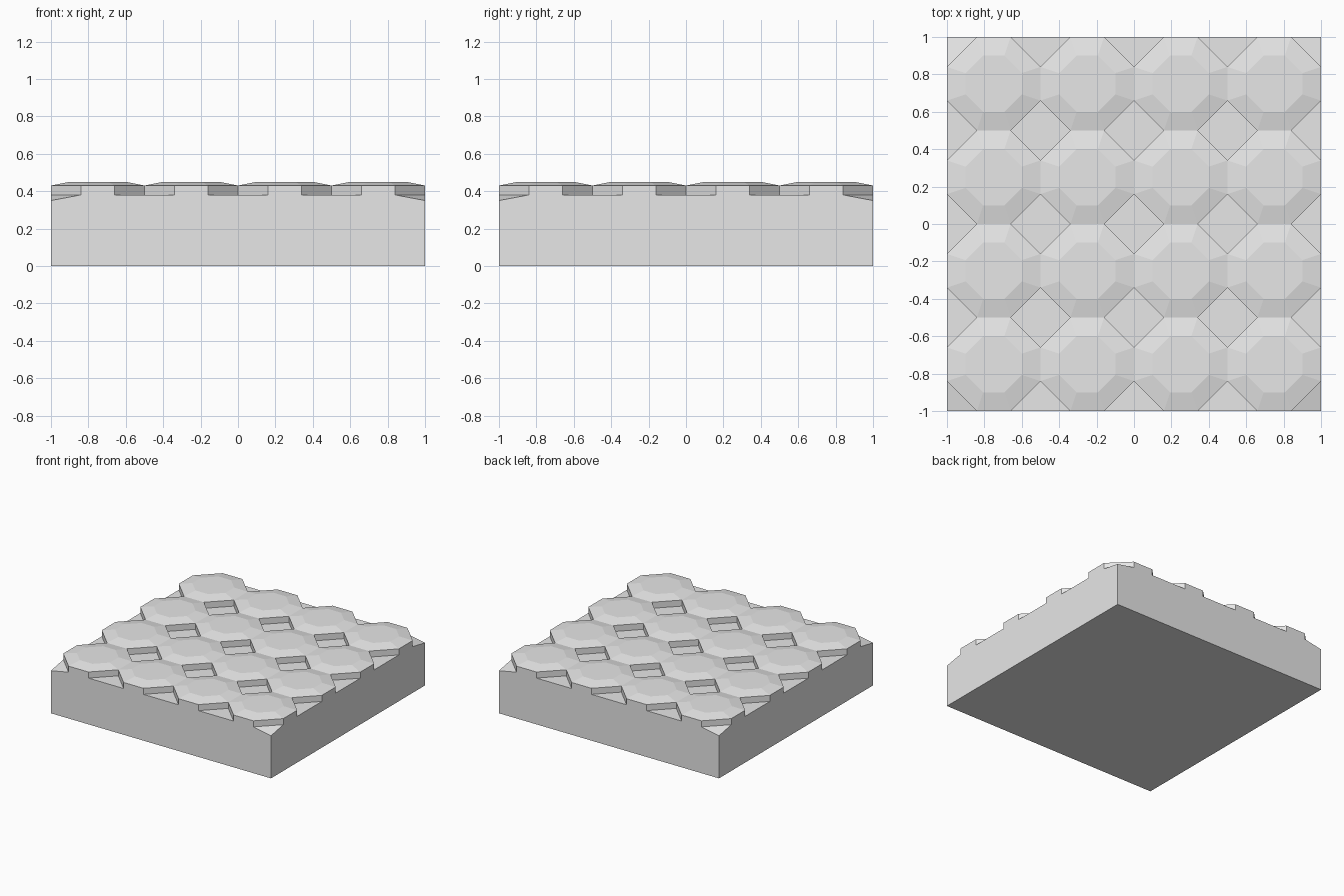
import bpy
import bmesh

cube = bpy.data.objects.get("Cube")
if cube:
    bpy.data.objects.remove(cube, do_unlink=True)

PIT = 0.16       # half diagonal of a square pit
FLOOR = 0.38     # pit floor height
RIM = 0.43       # lower edge of a tile's bevel
TOP = 0.45       # flat top of a tile
CORNER = 0.35    # height of the slab's outer corners
CELL = 0.5

stone = bpy.data.materials.new("grey_stone")
stone.use_nodes = True
stone.diffuse_color = (0.8, 0.8, 0.8, 1)
stone.node_tree.nodes["Principled BSDF"].inputs["Base Color"].default_value = (0.8, 0.8, 0.8, 1)


def octagon(half, flat):
    """Counter-clockwise octagon; even-numbered sides are straight, odd ones diagonal."""
    a, b = half, flat
    return [(a, -b), (a, b), (b, a), (-b, a), (-a, b), (-a, -b), (-b, -a), (b, -a)]


def finish(bm, name):
    mesh = bpy.data.meshes.new(name)
    bm.to_mesh(mesh)
    bm.free()
    mesh.materials.append(stone)
    obj = bpy.data.objects.new(name, mesh)
    bpy.context.collection.objects.link(obj)
    return obj


# Slab with four slightly drooping corners
bm = bmesh.new()
ring = octagon(1, 1 - PIT)
top = [bm.verts.new((x, y, FLOOR)) for x, y in ring]
bm.faces.new(top)
square = [(1, 1), (-1, 1), (-1, -1), (1, -1)]
foot = [bm.verts.new((x, y, 0)) for x, y in square]
tips = [bm.verts.new((x, y, CORNER)) for x, y in square]
bm.faces.new(foot[::-1])
for i in range(4):
    a, b = top[2 * i], top[2 * i + 1]
    c = top[(2 * i + 2) % 8]
    bm.faces.new((b, tips[i], c))
    bm.faces.new((foot[i - 1], foot[i], tips[i], b, a, tips[i - 1]))
finish(bm, "base_slab")

# Grid of bevelled octagonal tiles; walls only where they are exposed
bm = bmesh.new()
outer = octagon(CELL / 2, CELL / 2 - PIT)
inner = octagon(0.15, 0.057)
for row in range(4):
    for col in range(4):
        cx, cy = (col - 1.5) * CELL, (row - 1.5) * CELL
        low, rim, crown = (
            [bm.verts.new((cx + x, cy + y, z)) for x, y in pts]
            for pts, z in ((outer, FLOOR), (outer, RIM), (inner, TOP)))
        bm.faces.new(crown)
        on_border = {0: col == 3, 2: row == 3, 4: col == 0, 6: row == 0}
        for i in range(8):
            j = (i + 1) % 8
            bm.faces.new((rim[i], rim[j], crown[j], crown[i]))
            if on_border.get(i, True):
                bm.faces.new((low[i], low[j], rim[j], rim[i]))
bmesh.ops.remove_doubles(bm, verts=bm.verts[:], dist=0.0001)
finish(bm, "octagonal_tiles")
